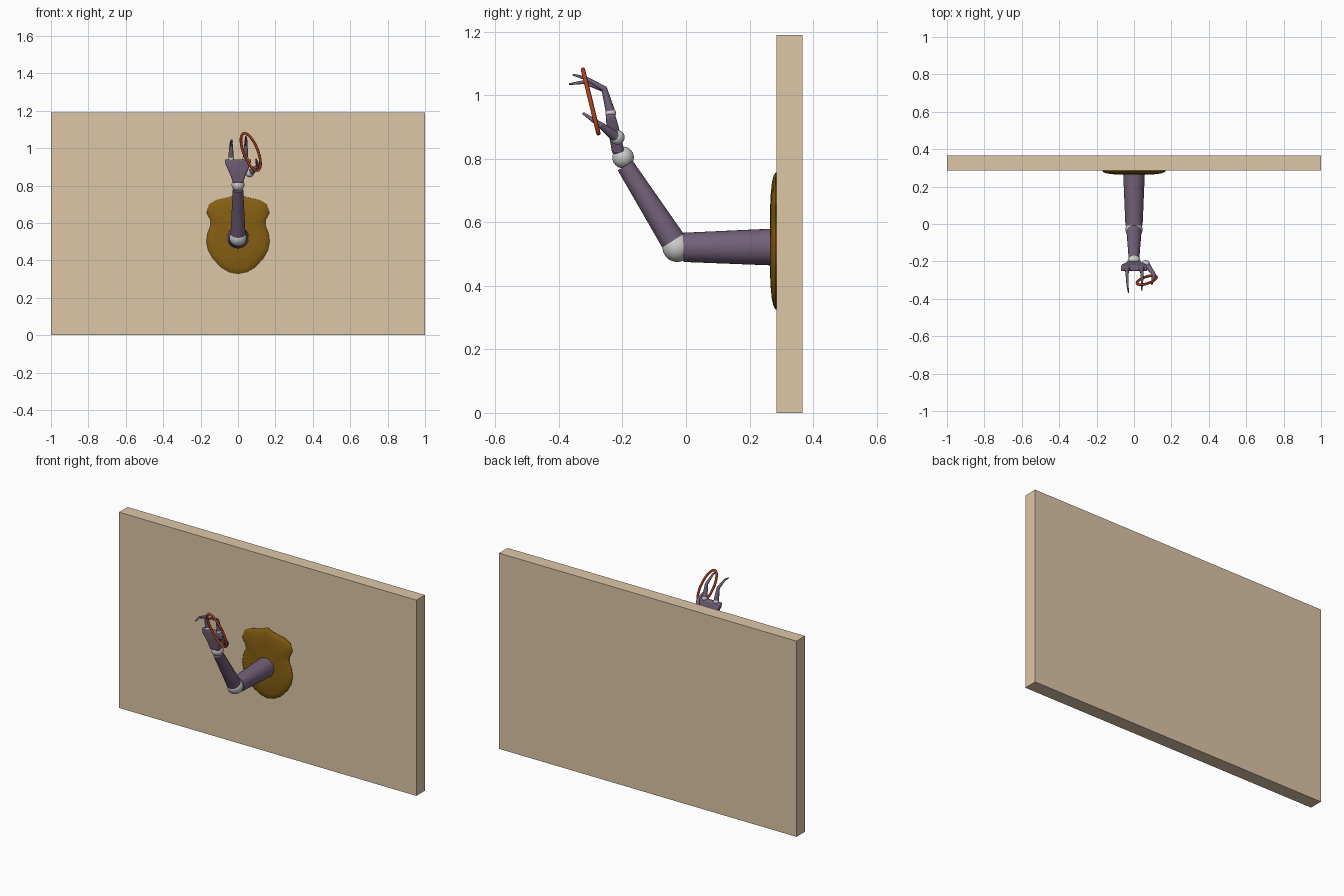
import bpy, bmesh, math
from mathutils import Vector

if "Cube" in bpy.data.objects:
    bpy.data.objects.remove(bpy.data.objects["Cube"])


def material(name, rgb):
    m = bpy.data.materials.new(name)
    m.diffuse_color = (*rgb, 1)
    m.use_nodes = True
    m.node_tree.nodes["Principled BSDF"].inputs["Base Color"].default_value = m.diffuse_color
    return m


TAN = material("tan_wall", (0.73, 0.57, 0.39))
BROWN = material("brown_plaque", (0.24, 0.115, 0.006))
PURPLE = material("purple_shell", (0.17, 0.12, 0.19))
RED = material("red_ring", (0.42, 0.05, 0.012))


def finish(name, bm, mat=None, smooth=40):
    bmesh.ops.recalc_face_normals(bm, faces=bm.faces[:])
    me = bpy.data.meshes.new(name)
    bm.to_mesh(me)
    bm.free()
    ob = bpy.data.objects.new(name, me)
    bpy.context.collection.objects.link(ob)
    if mat:
        me.materials.append(mat)
    if smooth:
        bpy.ops.object.select_all(action='DESELECT')
        ob.select_set(True)
        bpy.context.view_layer.objects.active = ob
        bpy.ops.object.shade_smooth_by_angle(angle=math.radians(smooth))
    return ob


def loft(name, rings, mat=None, smooth=40):
    """Skin closed rings of equal size and cap both ends."""
    bm = bmesh.new()
    vs = [[bm.verts.new(p) for p in r] for r in rings]
    n = len(vs[0])
    for a, b in zip(vs, vs[1:]):
        for i in range(n):
            bm.faces.new((a[i], a[(i + 1) % n], b[(i + 1) % n], b[i]))
    bm.faces.new(vs[0])
    bm.faces.new(vs[-1])
    return finish(name, bm, mat, smooth)


def limb(name, p, q, r1, r2, mat=PURPLE, seg=32):
    p, q = Vector(p), Vector(q)
    rot = (q - p).to_track_quat('Z', 'Y')
    circle = [Vector((math.cos(t), math.sin(t), 0))
              for t in (2 * math.pi * i / seg for i in range(seg))]
    return loft(name, [[p + rot @ (c * r1) for c in circle],
                       [q + rot @ (c * r2) for c in circle]], mat)


def ball(name, c, r, mat=None, seg=32):
    bm = bmesh.new()
    bmesh.ops.create_uvsphere(bm, u_segments=seg, v_segments=seg // 2, radius=r)
    bmesh.ops.translate(bm, verts=bm.verts, vec=c)
    return finish(name, bm, mat)


# Wall panel
bm = bmesh.new()
bmesh.ops.create_cube(bm, size=1)
bmesh.ops.scale(bm, verts=bm.verts, vec=(2, 0.082, 1.19))
bmesh.ops.translate(bm, verts=bm.verts, vec=(0, 0.326, 0.595))
finish("wall", bm, TAN, 0)

# Domed shield plaque, mirrored half outline
half = [(0.045, 0.336), (0.09, 0.362), (0.135, 0.41), (0.16, 0.455), (0.169, 0.50),
        (0.163, 0.545), (0.147, 0.585), (0.147, 0.615), (0.168, 0.655),
        (0.155, 0.70), (0.12, 0.722), (0.08, 0.73), (0.04, 0.739)]
outline = [(0, 0.326)] + half + [(0, 0.756)] + [(-x, z) for x, z in reversed(half)]
loft("shield_plaque",
     [[(x * s, y, 0.54 + (z - 0.54) * s) for x, z in outline]
      for s, y in ((1, 0.288), (1, 0.282), (0.96, 0.276), (0.85, 0.270),
                   (0.65, 0.266), (0.4, 0.264))], BROWN, 30)

# Arm and its joints
limb("upper_arm", (0, 0.275, 0.522), (0, -0.008, 0.521), 0.058, 0.046)
ball("elbow", (0, -0.028, 0.521), 0.046)
limb("forearm", (0, -0.041, 0.542), (0, -0.191, 0.778), 0.040, 0.028)
ball("wrist", (0, -0.198, 0.804), 0.034)

# Palm widening from wrist to knuckles
palm = loft("palm", [[(-w, y - t, z), (w, y - t, z), (w, y + t, z), (-w, y + t, z)]
                     for w, y, t, z in ((0.027, -0.213, 0.019, 0.815),
                                        (0.040, -0.220, 0.019, 0.855),
                                        (0.066, -0.233, 0.018, 0.912),
                                        (0.071, -0.238, 0.014, 0.940))], PURPLE, 40)
bev = palm.modifiers.new("rounded", 'BEVEL')
bev.width, bev.segments = 0.007, 2


def digit(name, pts, radii):
    """Tapered segments with joint balls, ending in a rounded tip."""
    for i in range(len(pts) - 1):
        limb(f"{name}_segment_{i + 1}", pts[i], pts[i + 1], radii[i], radii[i + 1], seg=16)
        ball(f"{name}_joint_{i + 1}", pts[i + 1], radii[i + 1], PURPLE, 16)


# Two fingers and a thumb
digit("left_finger", [(-0.037, -0.237, 0.945), (-0.037, -0.257, 1.018),
                      (-0.035, -0.322, 1.041), (-0.030, -0.366, 1.035)],
      (0.015, 0.009, 0.006, 0.003))
digit("right_finger", [(0.040, -0.237, 0.945), (0.042, -0.257, 1.020),
                       (0.043, -0.315, 1.053), (0.042, -0.354, 1.064)],
      (0.015, 0.009, 0.006, 0.003))
digit("thumb", [(0.070, -0.222, 0.870), (0.106, -0.268, 0.905), (0.096, -0.322, 0.942)],
      (0.017, 0.010, 0.004))
for side, x in (("left", -0.037), ("right", 0.040)):
    ball(f"{side}_knuckle", (x, -0.237, 0.943), 0.017, None, 16)
ball("thumb_base", (0.062, -0.216, 0.867), 0.023, None, 24)

# Tilted oval ring held in the hand
a, b = Vector((-0.038, -0.024, 0.099)), Vector((0.036, -0.0035, 0.013))
centre, normal = Vector((0.068, -0.300, 0.980)), a.cross(b).normalized()
bm = bmesh.new()
N, M, R = 48, 10, 0.007
grid = []
for i in range(N):
    t = 2 * math.pi * i / N
    tangent = (b * math.cos(t) - a * math.sin(t)).normalized()
    out = tangent.cross(normal)
    p = centre + a * math.cos(t) + b * math.sin(t)
    grid.append([bm.verts.new(p + R * (out * math.cos(u) + normal * math.sin(u)))
                 for u in (2 * math.pi * j / M for j in range(M))])
for i in range(N):
    for j in range(M):
        k, l = (i + 1) % N, (j + 1) % M
        bm.faces.new((grid[i][j], grid[k][j], grid[k][l], grid[i][l]))
finish("ring", bm, RED, 60)
